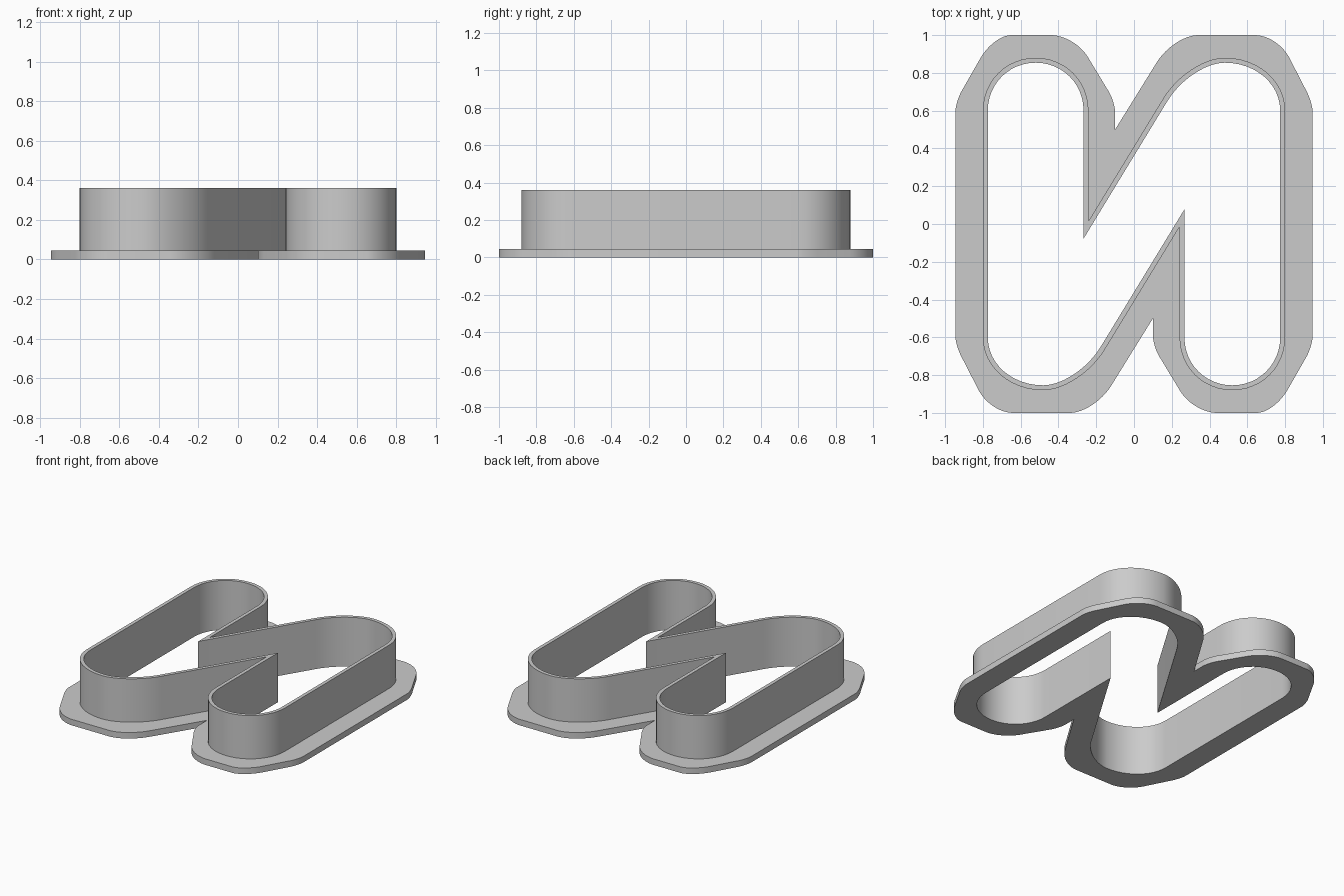
import bpy
import bmesh
from mathutils import Vector

default_cube = bpy.data.objects.get("Cube")
if default_cube:
    bpy.data.objects.remove(default_cube, do_unlink=True)

WALL_TOP, FLANGE_TOP, THICKNESS = 0.36, 0.044, 0.026


def rounded(start, corner, end, steps=12):
    """Points of a smooth bend from start to end, pulled towards a corner."""
    a, c, d = Vector(start), Vector(corner), Vector(end)
    b, e = a.lerp(c, 0.56), d.lerp(c, 0.56)
    points = []
    for i in range(steps + 1):
        t = i / steps
        s = 1 - t
        points.append(a * s**3 + b * (3 * s * s * t) + e * (3 * s * t * t) + d * t**3)
    return points


def full_outline(half):
    """Close a half outline by turning a copy half way round."""
    points = half + [-p for p in half]
    return [p for i, p in enumerate(points) if (p - points[i - 1]).length > 0.001]


def inset(points, distance):
    """Mitred inward offset of a clockwise outline."""
    result = []
    for i, p in enumerate(points):
        before = (p - points[i - 1]).normalized()
        after = (points[(i + 1) % len(points)] - p).normalized()
        n1 = Vector((before.y, -before.x))
        n2 = Vector((after.y, -after.x))
        result.append(p + (n1 + n2) * (distance / (1 + n1.dot(n2))))
    return result


# Outer face of the upright wall: narrow lobe, notch tip, diagonal, wide lobe
wall_half = (
    rounded((-0.8, 0.6), (-0.8, 0.88), (-0.52, 0.88))
    + rounded((-0.52, 0.88), (-0.241, 0.88), (-0.241, 0.6))
    + [Vector((-0.241, 0.015))]
    + rounded((0.155, 0.665), (0.286, 0.88), (0.48, 0.88))
    + rounded((0.48, 0.88), (0.8, 0.88), (0.8, 0.6))
)

# Rim of the base flange, with softened chamfers
flange_half = (
    rounded((-0.945, 0.6), (-0.945, 0.64), (-0.915, 0.7))
    + rounded((-0.815, 0.875), (-0.745, 1), (-0.65, 1))
    + rounded((-0.44, 1), (-0.315, 1), (-0.245, 0.885))
    + rounded((-0.13, 0.695), (-0.1, 0.64), (-0.1, 0.59))
    + [Vector((-0.1, 0.5))]
    + rounded((0.12, 0.855), (0.21, 1), (0.34, 1))
    + rounded((0.64, 1), (0.765, 1), (0.825, 0.875))
    + rounded((0.915, 0.7), (0.945, 0.64), (0.945, 0.6))
)

wall_outline = full_outline(wall_half)
flange_outline = full_outline(flange_half)
opening_outline = inset(wall_outline, THICKNESS)

bm = bmesh.new()


def ring(points, z):
    verts = [bm.verts.new((p.x, p.y, z)) for p in points]
    edges = [bm.edges.new((verts[i - 1], v)) for i, v in enumerate(verts)]
    return verts, edges


def bridge(lower, upper):
    a, b = lower[0], upper[0]
    for i in range(len(a)):
        bm.faces.new((a[i - 1], a[i], b[i], b[i - 1]))


opening_bottom = ring(opening_outline, 0)
opening_top = ring(opening_outline, WALL_TOP)
wall_top = ring(wall_outline, WALL_TOP)
wall_foot = ring(wall_outline, FLANGE_TOP)
flange_top = ring(flange_outline, FLANGE_TOP)
flange_bottom = ring(flange_outline, 0)

# Flat flange faces around the wall foot and around the opening
for inner, outer in ((wall_foot, flange_top), (opening_bottom, flange_bottom)):
    bmesh.ops.triangle_fill(bm, edges=inner[1] + outer[1], use_beauty=True)

# Inner wall, wall lip, outer wall and flange edge
bridge(opening_bottom, opening_top)
bridge(opening_top, wall_top)
bridge(wall_top, wall_foot)
bridge(flange_bottom, flange_top)
bmesh.ops.recalc_face_normals(bm, faces=bm.faces[:])

mesh = bpy.data.meshes.new("flanged_cutter")
bm.to_mesh(mesh)
bm.free()
cutter = bpy.data.objects.new("flanged_cutter", mesh)
bpy.context.collection.objects.link(cutter)

# Plain grey plastic
grey = bpy.data.materials.new("light_grey")
grey.use_nodes = True
colour = (0.6, 0.6, 0.6, 1)
grey.diffuse_color = colour
grey.node_tree.nodes["Principled BSDF"].inputs["Base Color"].default_value = colour
mesh.materials.append(grey)

bpy.ops.object.select_all(action="DESELECT")
cutter.select_set(True)
bpy.context.view_layer.objects.active = cutter
bpy.ops.object.shade_smooth_by_angle()
